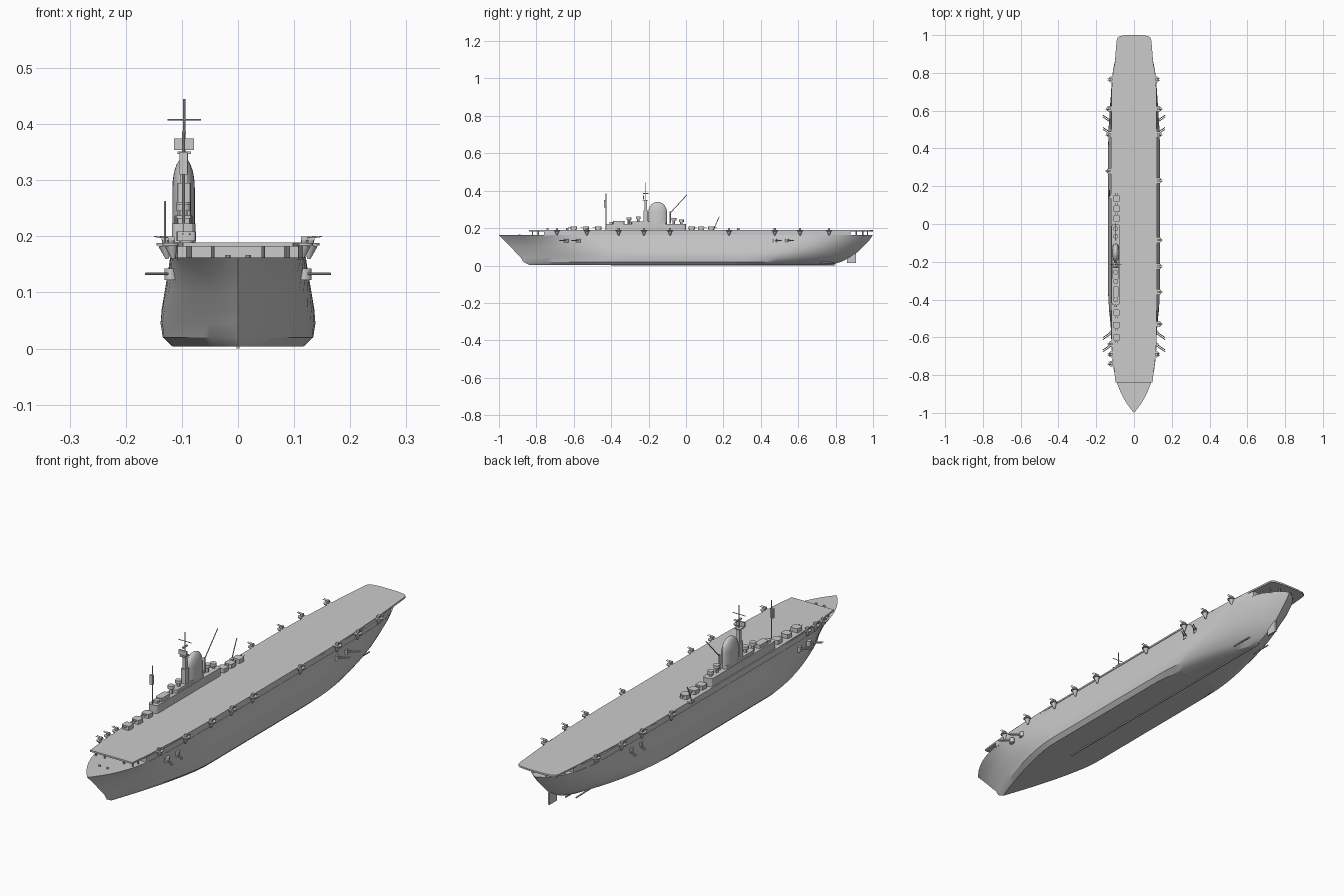
import bpy, bmesh, math
from mathutils import Vector

if "Cube" in bpy.data.objects:
    bpy.data.objects.remove(bpy.data.objects["Cube"])

def finish(name, bm, angle=30):
    bmesh.ops.remove_doubles(bm, verts=bm.verts, dist=1e-5)
    bmesh.ops.recalc_face_normals(bm, faces=bm.faces)
    me = bpy.data.meshes.new(name)
    bm.to_mesh(me)
    bm.free()
    ob = bpy.data.objects.new(name, me)
    bpy.context.collection.objects.link(ob)
    bpy.context.view_layer.objects.active = ob
    ob.select_set(True)
    bpy.ops.object.shade_smooth_by_angle(angle=math.radians(angle))
    ob.select_set(False)
    return ob

def add_rod(bm, a, b, r1, r2=None, n=10):
    a, b = Vector(a), Vector(b)
    r2 = r1 if r2 is None else r2
    vs = bmesh.ops.create_cone(bm, cap_ends=True, segments=n, radius1=r1, radius2=r2,
                               depth=(b - a).length)['verts']
    q = Vector((0, 0, 1)).rotation_difference(b - a)
    for v in vs:
        v.co = q @ v.co + (a + b) / 2

def add_box(bm, x, y, z, sx, sy, sz):
    for v in bmesh.ops.create_cube(bm, size=1)['verts']:
        v.co = Vector((x + v.co.x * sx, y + v.co.y * sy, z + v.co.z * sz))

def rod(name, a, b, r1, r2=None, n=10):
    bm = bmesh.new()
    add_rod(bm, a, b, r1, r2, n)
    return finish(name, bm)

def box(name, x, y, z, sx, sy, sz, bevel=0, seg=2):
    bm = bmesh.new()
    add_box(bm, x, y, z, sx, sy, sz)
    if bevel:
        edges = [e for e in bm.edges if abs(e.verts[0].co.z - e.verts[1].co.z) > 1e-4]
        bmesh.ops.bevel(bm, geom=edges, offset=bevel, segments=seg, affect='EDGES', profile=0.5)
    return finish(name, bm)

def prism(name, outline, z0, z1):
    bm = bmesh.new()
    f = bm.faces.new([bm.verts.new((x, y, z0)) for x, y in outline])
    g = bmesh.ops.extrude_face_region(bm, geom=[f])['geom']
    for v in g:
        if isinstance(v, bmesh.types.BMVert):
            v.co.z = z1
    return finish(name, bm)

# Hull waterlines: z, half width, bow y, stern y, bow length, bow power, stern length, stern power
LEVELS = [(0.004, 0.117, -0.84, 0.78, 0.45, 1.4, 0.50, 1.4),
          (0.020, 0.134, -0.87, 0.83, 0.50, 1.6, 0.50, 1.7),
          (0.045, 0.138, -0.885, 0.88, 0.55, 1.8, 0.50, 2.0),
          (0.070, 0.136, -0.91, 0.915, 0.55, 2.0, 0.50, 2.5),
          (0.100, 0.131, -0.938, 0.945, 0.55, 2.2, 0.50, 3.2),
          (0.135, 0.125, -0.972, 0.98, 0.55, 2.8, 0.50, 4.2),
          (0.162, 0.121, -1.0, 0.998, 0.55, 4.0, 0.50, 5.0)]

def half_width(lv, y):
    z, w, yb, ys, lb, pb, ls, ps = lv
    u = min(max((y - yb) / lb, 0), 1)
    v = min(max((ys - y) / ls, 0), 1)
    return w * (1 - (1 - u) ** pb) * (1 - (1 - v) ** ps) ** 0.8

# Hull loft
bm = bmesh.new()
rings, N = [], 40
for i in range(N + 1):
    t = i / N
    s = 0.4 * t + 0.6 * (1 - math.cos(math.pi * t)) / 2
    port, star = [], []
    for lv in LEVELS:
        y = lv[2] + (lv[3] - lv[2]) * s
        w = half_width(lv, y)
        star.append(bm.verts.new((w, y, lv[0])))
        port.append(bm.verts.new((-w, y, lv[0])))
    rings.append(port[::-1] + star)
for a, b in zip(rings, rings[1:]):
    for j in range(len(a)):
        k = (j + 1) % len(a)
        bm.faces.new((a[j], a[k], b[k], b[j]))
bmesh.ops.dissolve_degenerate(bm, dist=1e-5, edges=bm.edges)
finish("hull", bm)

# Hangar walls above the hull
ys = [-0.76 + 1.64 * i / 24 for i in range(25)]
side = [(half_width(LEVELS[-1], y) - 0.001, y) for y in ys]
prism("hangar_walls", side + [(-x, y) for x, y in reversed(side)], 0.158, 0.184)

# Flight deck
edge = [(0.098, -0.84), (0.108, -0.74), (0.117, -0.58), (0.122, -0.4), (0.123, 0.4),
        (0.118, 0.6), (0.108, 0.78), (0.092, 0.97), (0.088, 0.985), (0.075, 0.995), (0.04, 1.0)]
prism("flight_deck", edge + [(-x, y) for x, y in reversed(edge)], 0.182, 0.189)

# Deck end pillars, rudder, keel, forecastle fittings
for sx in (-1, 1):
    for x, y in ((0.085, -0.82), (0.045, -0.82), (0.09, -0.79), (0.075, 0.91), (0.06, 0.945), (0.03, 0.97)):
        rod("deck_pillar", (sx * x, y, 0.158), (sx * x, y, 0.184), 0.003)
    rod("capstan", (sx * 0.018, -0.89, 0.16), (sx * 0.018, -0.89, 0.167), 0.005)
    rod("propeller_shaft", (sx * 0.05, 0.5, 0.02), (sx * 0.05, 0.8, 0.014), 0.003)
box("rudder", 0, 0.885, 0.038, 0.008, 0.05, 0.05)
box("keel", 0, 0.2, 0.003, 0.005, 1.2, 0.006)

# Anti-aircraft tubs along the deck edges
def gun_tub(x, y):
    s = 1 if x > 0 else -1
    bm = bmesh.new()
    add_rod(bm, (x - s * 0.004, y, 0.160), (x, y, 0.184), 0.003, 0.012, 12)
    add_rod(bm, (x, y, 0.184), (x, y, 0.188), 0.016, n=14)
    add_rod(bm, (x, y, 0.188), (x, y, 0.195), 0.006)
    add_box(bm, x, y, 0.196, 0.012, 0.012, 0.007)
    for d in (-0.004, 0.004):
        add_rod(bm, (x, y + d, 0.197), (x + s * 0.02, y + d, 0.2), 0.0012, n=6)
    finish("gun_tub", bm)

for y in (-0.69, -0.53, -0.36, -0.225, -0.085, 0.23, 0.475, 0.61, 0.765):
    gun_tub(0.118 if y > 0.7 or y < -0.6 else 0.13, y)
for y in (-0.74, -0.69, -0.635, 0.28, 0.475, 0.61, 0.765):
    gun_tub(-0.119 if y > 0.7 or y < -0.6 else -0.13, y)

# Twin guns on the hull sides
for sx in (-1, 1):
    for y in (-0.64, -0.575, 0.475, 0.54):
        d = math.copysign(1, y)
        bm = bmesh.new()
        x = 0.119
        add_rod(bm, (sx * x, y, 0.122), (sx * x, y, 0.143), 0.012, n=12)
        for o in (-0.005, 0.005):
            add_rod(bm, (sx * x, y + o, 0.133), (sx * 0.165, y + o + d * 0.032, 0.133), 0.0022, n=8)
        finish("side_gun", bm)

# Island base and deck turrets
IX = -0.097
box("island_base", IX, -0.215, 0.205, 0.042, 0.43, 0.036, 0.012, 3)
box("island_bridge", IX, -0.2, 0.228, 0.034, 0.19, 0.014, 0.012, 3)
for y in (-0.6, -0.535, -0.47, 0.03, 0.08, 0.135):
    rod("turret_ring", (-0.092, y, 0.187), (-0.092, y, 0.193), 0.013, n=14)
    box("turret", -0.092, y, 0.2, 0.035, 0.034, 0.017, 0.007)
    s = -1 if y < -0.3 else 1
    for o in (-0.006, 0.006):
        rod("turret_barrel", (-0.092 + o, y, 0.203), (-0.092 + o, y + s * 0.03, 0.205), 0.0015, n=6)
box("front_house", IX, -0.36, 0.23, 0.03, 0.06, 0.015, 0.008)
box("front_house_step", IX, -0.4, 0.226, 0.024, 0.02, 0.014, 0.006)

# Directors with round heads
for y, z in ((-0.305, 0.255), (-0.255, 0.258), (-0.065, 0.252), (-0.025, 0.242)):
    rod("director_post", (IX, y, 0.22), (IX, y, z - 0.008), 0.007, n=12)
    rod("director_head", (IX, y, z - 0.01), (IX, y, z + 0.003), 0.013, n=14)

# Domed funnel
bm = bmesh.new()
prev = None
prof = [(1, 0.222), (1, 0.285)] + [(math.cos(a * math.pi / 14), 0.285 + 0.055 * math.sin(a * math.pi / 14)) for a in range(1, 7)] + [(0.02, 0.34)]
for r, z in prof:
    ring = [bm.verts.new((IX + 0.02 * r * math.cos(k * math.pi / 12),
                          -0.152 + 0.05 * r * math.sin(k * math.pi / 12), z)) for k in range(24)]
    if prev:
        for k in range(24):
            bm.faces.new((prev[k], prev[(k + 1) % 24], ring[(k + 1) % 24], ring[k]))
    prev = ring
bm.faces.new(prev)
finish("funnel", bm)

# Main tower mast with radar and yard
MX, MY = -0.096, -0.215
box("tower", MX, MY, 0.26, 0.024, 0.026, 0.07, 0.004)
box("tower_top", MX, MY, 0.32, 0.014, 0.014, 0.06)
box("tower_platform", MX, MY - 0.003, 0.349, 0.024, 0.03, 0.004)
box("radar_screen", MX, MY - 0.012, 0.364, 0.036, 0.006, 0.02)
rod("main_mast", (MX, MY, 0.34), (MX, MY, 0.445), 0.0022)
rod("mast_yard", (MX - 0.03, MY, 0.408), (MX + 0.03, MY, 0.408), 0.0015)
box("mast_head", MX, MY, 0.385, 0.007, 0.03, 0.005)

# Forward mast and leaning booms
rod("forward_mast", (IX, -0.428, 0.187), (IX, -0.428, 0.385), 0.0025)
box("forward_radar", IX, -0.434, 0.33, 0.014, 0.01, 0.04)
rod("boom_post", (IX, -0.085, 0.225), (IX, -0.085, 0.29), 0.004)
rod("long_boom", (IX, -0.085, 0.28), (IX, 0.005, 0.378), 0.002)
rod("short_boom", (-0.13, 0.145, 0.187), (-0.13, 0.178, 0.262), 0.002)
box("boom_base", -0.125, 0.145, 0.186, 0.018, 0.02, 0.008)
